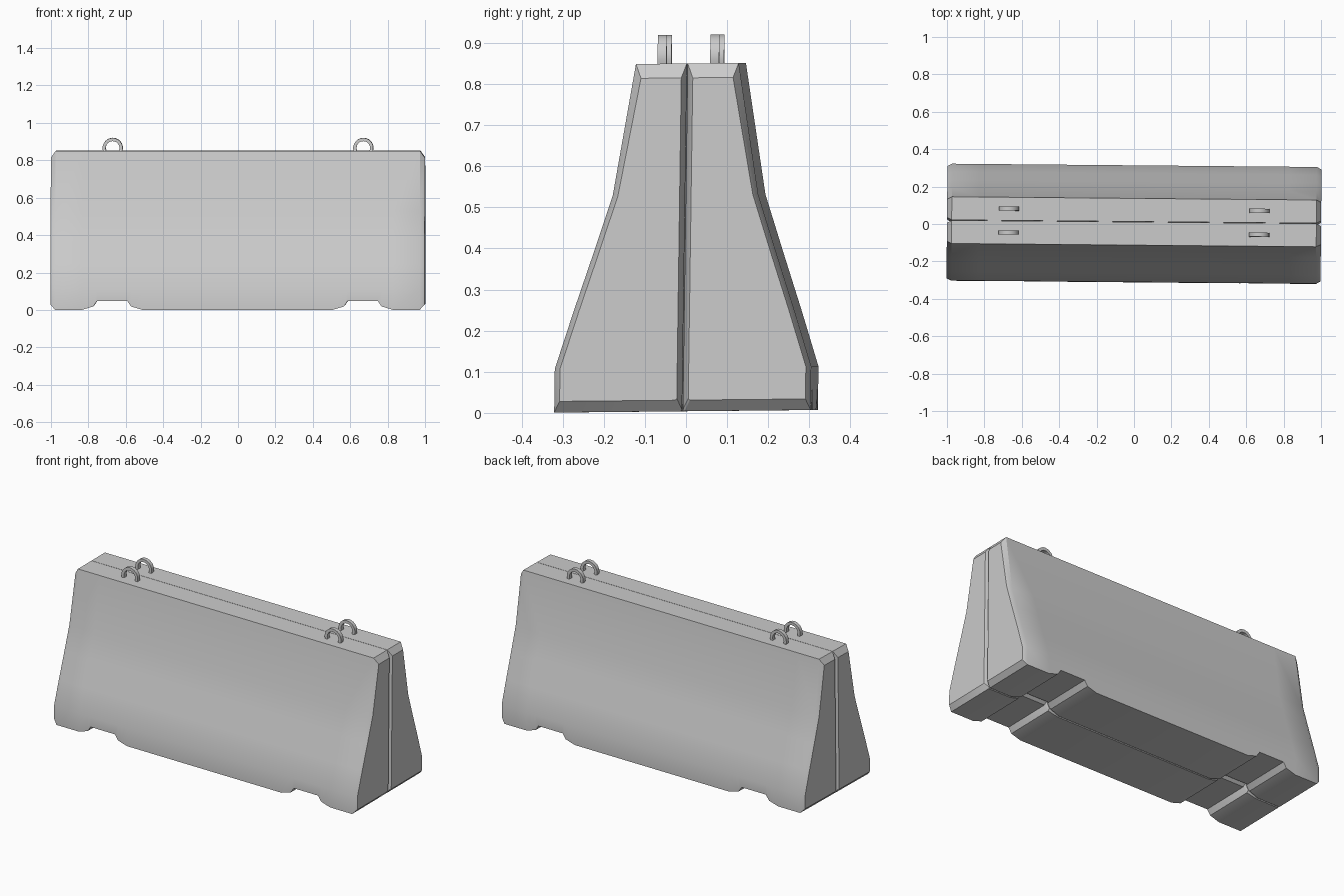
import bpy, bmesh, math
from mathutils import Matrix

if "Cube" in bpy.data.objects:
    bpy.data.objects.remove(bpy.data.objects["Cube"])

TURN = Matrix.Rotation(-0.009, 4, 'Z')   # the barrier stands slightly askew
TOP = 0.85


def settle(x, y, z):
    """Slight sideways lean plus the small turn."""
    return TURN @ Matrix.Translation((x, y + 0.012 * z / TOP, z + 0.01 * y)).to_translation()


def loft(name, rings, smooth=30):
    bm = bmesh.new()
    rows = [[bm.verts.new(settle(*p)) for p in ring] for ring in rings]
    n = len(rows[0])
    for a, b in zip(rows, rows[1:]):
        for i in range(n):
            bm.faces.new((a[i], a[(i + 1) % n], b[(i + 1) % n], b[i]))
    bm.faces.new(rows[0])
    bm.faces.new(rows[-1])
    bmesh.ops.recalc_face_normals(bm, faces=bm.faces)
    mesh = bpy.data.meshes.new(name)
    bm.to_mesh(mesh)
    bm.free()
    obj = bpy.data.objects.new(name, mesh)
    bpy.context.collection.objects.link(obj)
    bpy.ops.object.select_all(action='DESELECT')
    obj.select_set(True)
    bpy.context.view_layer.objects.active = obj
    bpy.ops.object.shade_smooth_by_angle(angle=math.radians(smooth))
    return obj


# Outer face of one half, from foot to top
OUTER = [(0.312, 0.11), (0.268, 0.25), (0.222, 0.39), (0.177, 0.53), (0.125, TOP)]


def section(x, base, side, inset=0.0, inner=0.004):
    """Cross-section of one half; inset shrinks it for the chamfered ends."""
    low = base + (0.027 if inset else 0)
    high = TOP - (0.035 if inset else 0)
    pts = [(0.001 + inset, low + inner), (0.001 + inset + inner, low), (0.312 - inset, low)]
    pts += [(y - inset, min(z, high)) for y, z in OUTER]
    pts += [(0.001 + inset, high)]
    return [(x, side * y, z) for y, z in pts]


# Underside stations with the lifting notch: x, height, seam chamfer
STATIONS = [(0.975, 0.004, 0.004), (0.83, 0.004, 0.004), (0.77, 0.022, 0.01),
            (0.75, 0.052, 0.016), (0.59, 0.052, 0.016), (0.57, 0.022, 0.01),
            (0.51, 0.004, 0.004)]
LEFT = [(-x, z, c) for x, z, c in STATIONS]

# Two barrier halves, back to back
for label, side in (("front", -1), ("back", 1)):
    rings = [section(-1, 0.004, side, 0.013)]
    rings += [section(x, z, side, 0, c) for x, z, c in LEFT + STATIONS[::-1]]
    rings += [section(1, 0.004, side, 0.013)]
    loft(label + "_barrier_half", rings)

# Lifting loops: square bar bent into an arch
for label, y in (("front", -0.064), ("back", 0.064)):
    for end, x in (("left", -0.67), ("right", 0.67)):
        rings = []
        for i in range(15):
            a = math.radians(-22 + 224 * i / 14)
            rings.append([(x + r * math.cos(a), y + t, 0.866 + r * math.sin(a))
                          for r, t in ((0.037, -0.011), (0.054, -0.011),
                                       (0.054, 0.011), (0.037, 0.011))])
        loft(f"{label}_{end}_lifting_loop", rings)
